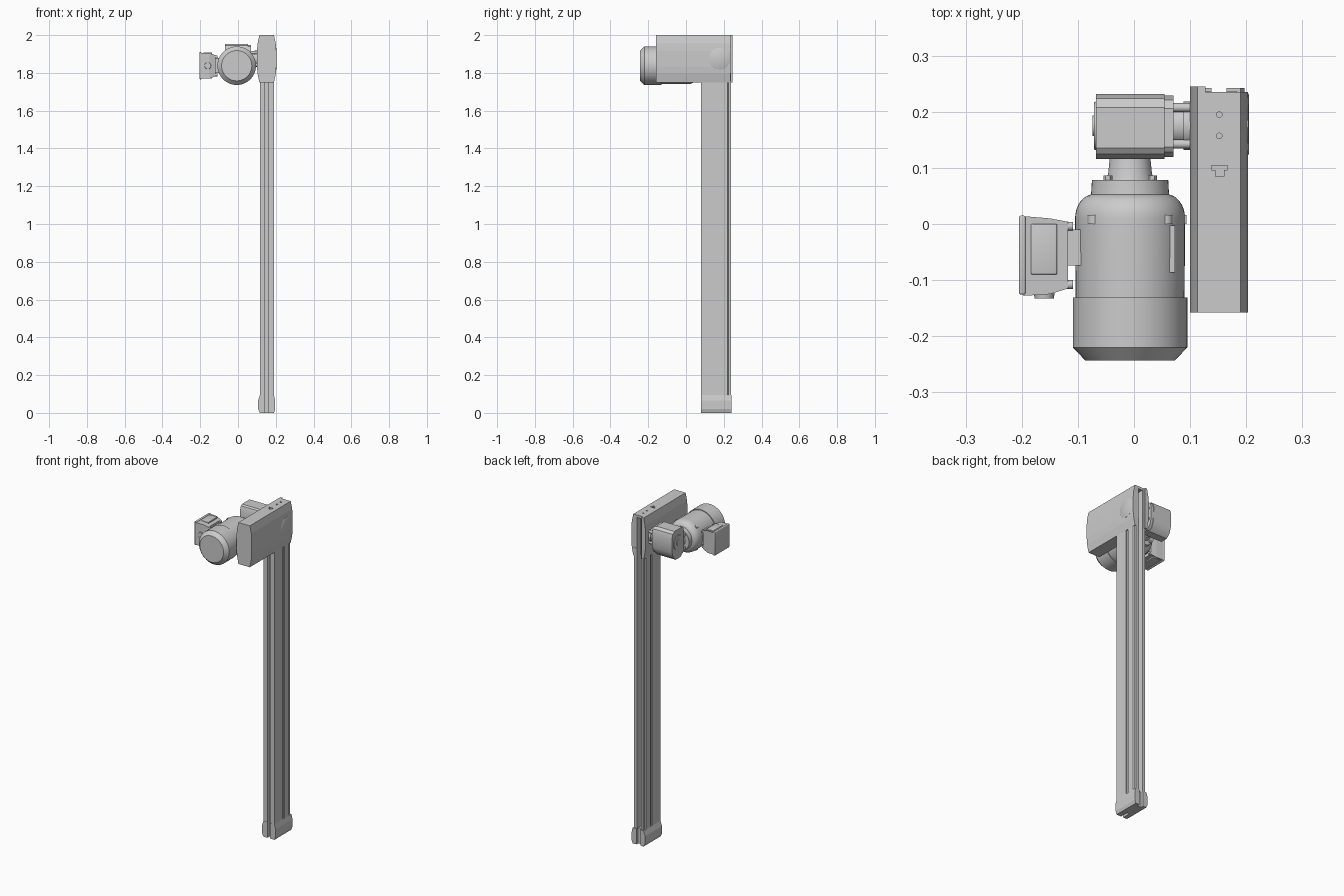
import bpy, bmesh, math
from mathutils import Vector

if "Cube" in bpy.data.objects:
    bpy.data.objects.remove(bpy.data.objects["Cube"])

PLACE = {'x': lambda u, v, d: (d, u, v),
         'y': lambda u, v, d: (u, d, v),
         'z': lambda u, v, d: (u, v, d)}


def finish(name, bm, smooth=False, bevel=0, segs=3):
    bmesh.ops.recalc_face_normals(bm, faces=bm.faces)
    me = bpy.data.meshes.new(name)
    bm.to_mesh(me)
    bm.free()
    ob = bpy.data.objects.new(name, me)
    bpy.context.collection.objects.link(ob)
    bpy.context.view_layer.objects.active = ob
    bpy.ops.object.select_all(action='DESELECT')
    ob.select_set(True)
    if bevel:
        m = ob.modifiers.new("bevel", 'BEVEL')
        m.width, m.segments = bevel, segs
        bpy.ops.object.modifier_apply(modifier="bevel")
    if smooth or bevel:
        bpy.ops.object.shade_smooth_by_angle(angle=math.radians(32))
    return ob


def prism(name, pts, axis, a, b, smooth=False):
    """Extrude a closed 2D profile along an axis from a to b."""
    bm = bmesh.new()
    f = bm.faces.new([bm.verts.new(PLACE[axis](u, v, a)) for u, v in pts])
    r = bmesh.ops.extrude_face_region(bm, geom=[f])
    d = Vector(PLACE[axis](0, 0, b - a))
    bmesh.ops.translate(bm, vec=d, verts=[e for e in r['geom'] if isinstance(e, bmesh.types.BMVert)])
    return finish(name, bm, smooth)


def box(name, x, y, z, bevel=0, segs=3):
    bm = bmesh.new()
    bmesh.ops.create_cube(bm, size=1)
    for v in bm.verts:
        v.co = [(s[0] + s[1]) / 2 + c * (s[1] - s[0]) for c, s in zip(v.co, (x, y, z))]
    return finish(name, bm, bevel=bevel, segs=segs)


def lathe(name, axis, cu, cv, prof, n=48):
    """Turned solid: prof is a list of (distance along axis, radius)."""
    bm = bmesh.new()
    rings = []
    for d, r in prof:
        rings.append([bm.verts.new(PLACE[axis](cu + r * math.cos(2 * math.pi * i / n),
                                               cv + r * math.sin(2 * math.pi * i / n), d))
                      for i in range(n)])
    for p, q in zip(rings, rings[1:]):
        for i in range(n):
            j = (i + 1) % n
            bm.faces.new((p[i], p[j], q[j], q[i]))
    bm.faces.new(rings[0])
    bm.faces.new(rings[-1])
    return finish(name, bm, smooth=True)


def cut(ob, *cutters):
    bpy.context.view_layer.objects.active = ob
    for c in cutters:
        m = ob.modifiers.new("cut", 'BOOLEAN')
        m.object, m.operation, m.solver = c, 'DIFFERENCE', 'EXACT'
        bpy.ops.object.modifier_apply(modifier="cut")
        bpy.data.objects.remove(c)


# Column: slotted extrusion, front and back slots plus shallow side grooves
L, R, F, B = 0.116, 0.19, 0.08, 0.237
prism("column", [(L, F), (0.143, F), (0.143, 0.13), (0.159, 0.13), (0.159, F), (R, F),
                 (R, 0.16), (R - 0.007, 0.16), (R - 0.007, 0.175), (R, 0.175),
                 (R, 0.22), (R - 0.006, 0.225), (R - 0.006, B),
                 (0.165, B), (0.165, 0.19), (0.138, 0.19), (0.138, B),
                 (L + 0.006, B), (L + 0.006, 0.225), (L, 0.22),
                 (L, 0.175), (L + 0.007, 0.175), (L + 0.007, 0.16), (L, 0.16)], 'z', 0.05, 1.8)

# Foot cap with front and back notches
foot = prism("foot_cap", [(0.116, 0), (0.19, 0), (0.197, 0.02), (0.197, 0.065), (0.19, 0.095),
                          (0.116, 0.095), (0.106, 0.065), (0.106, 0.02)], 'y', 0.079, 0.242)
cut(foot, box("cutter", (0.143, 0.159), (0.0, 0.13), (-0.1, 0.2)),
    box("cutter", (0.138, 0.165), (0.225, 0.3), (-0.1, 0.2)))

# Drive head housing with gently curved flanks
head = prism("drive_head", [(0.113, 2.0), (0.19, 2.0), (0.2, 1.955), (0.203, 1.915), (0.203, 1.835),
                            (0.2, 1.795), (0.19, 1.748), (0.113, 1.748), (0.104, 1.795),
                            (0.1, 1.835), (0.1, 1.915), (0.104, 1.955)], 'y', -0.158, 0.235)
tee = [(0.138, 0.104), (0.138, 0.096), (0.145, 0.096), (0.145, 0.085), (0.16, 0.085),
       (0.16, 0.096), (0.167, 0.096), (0.167, 0.104)]
cut(head, box("cutter", (0.138, 0.165), (0.2, 0.3), (1.7, 1.985)),
    prism("cutter", tee, 'z', 1.98, 2.05),
    *[lathe("cutter", 'z', 0.152, y, [(1.98, 0.005), (2.05, 0.005)], 16) for y in (0.157, 0.195)])
# Back strip beside the slot
prism("back_lip", [(0.113, 2.0), (0.127, 2.0), (0.127, 1.748), (0.113, 1.748), (0.104, 1.795),
                   (0.1, 1.835), (0.1, 1.915), (0.104, 1.955)], 'y', 0.23, 0.245)
lathe("bearing_cover", 'x', 0.178, 1.875, [(0.195, 0.056), (0.203, 0.056), (0.205, 0.052)])

# Motor: fan cowl, body with domed end, flange, neck
MX, MZ = -0.007, 1.838
lathe("fan_cowl", 'y', MX, MZ, [(-0.243, 0.08), (-0.22, 0.102), (-0.131, 0.102), (-0.131, 0.09)])
dome = [(0.01 + 0.043 * math.sin(t), 0.065 + 0.033 * math.cos(t))
        for t in [math.pi / 2 * i / 8 for i in range(9)]]
lathe("motor_body", 'y', MX, MZ, [(-0.135, 0.097), (0.0, 0.098)] + dome)
lathe("motor_flange", 'y', MX, MZ, [(0.05, 0.07), (0.06, 0.069), (0.078, 0.068)])
lathe("motor_neck", 'y', MX, MZ, [(0.07, 0.045), (0.09, 0.039), (0.12, 0.036)])
for i in range(4):
    a = math.pi / 4 + i * math.pi / 2
    lathe(f"flange_bolt_{i}", 'y', MX + 0.056 * math.cos(a), MZ + 0.056 * math.sin(a),
          [(0.075, 0.008), (0.086, 0.008)], 6)
    c, s = math.cos(a), math.sin(a)
    lathe(f"body_lug_{i}", 'y', MX + 0.09 * c, MZ + 0.09 * s, [(0.0, 0.012), (0.016, 0.012)], 16)
box("side_pad", (0.06, 0.073), (-0.086, -0.003), (1.86, 1.905))
box("side_lug", (0.08, 0.094), (0.0, 0.016), (1.825, 1.85))

# Gearbox housing, flanks rounded around the output axis
GY, GZ = 0.175, 1.875
gear = [(0.135, 1.952), (0.125, 1.945), (0.116, 1.92), (0.116, 1.82), (0.125, 1.795), (0.15, 1.775),
        (0.195, 1.775), (0.218, 1.795), (0.23, 1.83), (0.232, 1.915), (0.224, 1.94), (0.208, 1.952)]
prism("gearbox", gear, 'x', -0.068, 0.054, smooth=True)
prism("gearbox_cover", [(GY + (y - GY) * 0.94, 1.87 + (z - 1.87) * 0.94) for y, z in gear],
      'x', 0.05, 0.07, smooth=True)
lathe("gearbox_end_ring", 'x', GY, GZ, [(-0.071, 0.042), (-0.066, 0.044)])
lathe("gearbox_shaft_end", 'x', GY, GZ, [(-0.074, 0.018), (-0.06, 0.018)], 32)
lathe("output_hub", 'x', GY, GZ, [(0.06, 0.036), (0.105, 0.036)])
lathe("output_plate", 'x', GY, GZ, [(0.088, 0.043), (0.105, 0.043)])
for i in range(4):
    a = math.pi / 4 + i * math.pi / 2
    y, z = GY + 0.046 * math.cos(a), GZ + 0.046 * math.sin(a)
    lathe(f"output_bolt_{i}", 'x', y, z, [(0.065, 0.008), (0.105, 0.008)], 16)

# Terminal box on the motor's left side
box("terminal_neck", (-0.125, -0.085), (-0.074, -0.01), (1.8, 1.88))
tb = prism("terminal_box", [(-0.197, -0.128), (-0.15, -0.125), (-0.118, -0.115), (-0.118, 0.004),
                            (-0.15, 0.01), (-0.197, 0.014)], 'z', 1.77, 1.905)
for v in tb.data.vertices:      # taper towards the motor
    if v.co.x > -0.13:
        v.co.z += -0.012 if v.co.z > 1.84 else 0.012
box("terminal_lid", (-0.205, -0.193), (-0.126, 0.015), (1.766, 1.91), bevel=0.004)
for s, z in ((1, 1.902), (-1, 1.773)):
    box("terminal_pad_top" if s > 0 else "terminal_pad_bottom", (-0.184, -0.137),
        (-0.09, 0.0), (z - 0.004, z + 0.006), bevel=0.003)
lathe("cable_gland", 'y', -0.16, 1.838, [(-0.133, 0.017), (-0.12, 0.019)], 24)
for y in (-0.108, -0.004):
    for z in (1.79, 1.885):
        lathe(f"terminal_screw_{y}_{z}", 'x', y, z, [(-0.125, 0.008), (-0.109, 0.008)], 16)
